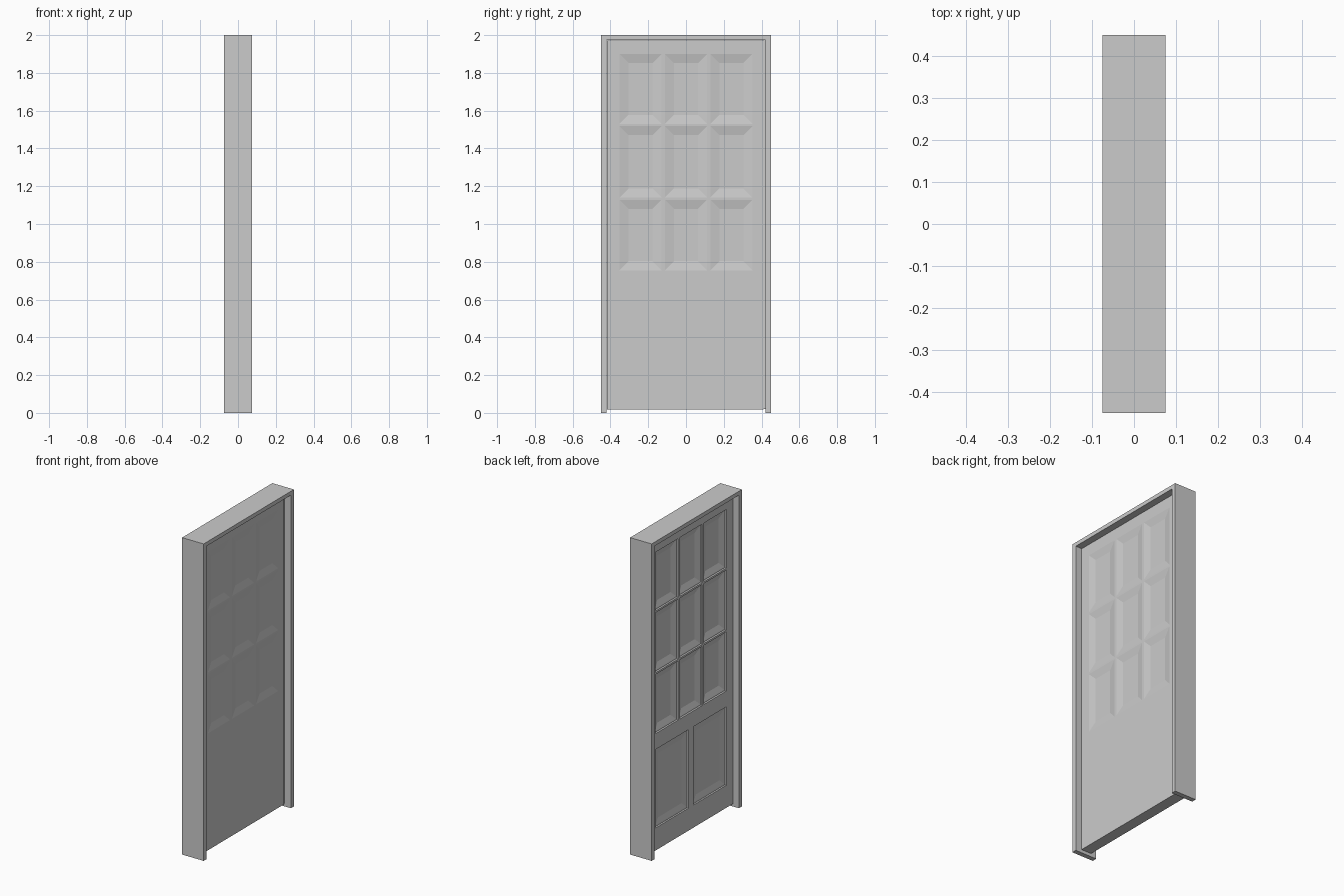
import bpy, bmesh

if "Cube" in bpy.data.objects:
    bpy.data.objects.remove(bpy.data.objects["Cube"])

def make_object(name, bm):
    bmesh.ops.remove_doubles(bm, verts=bm.verts, dist=1e-5)
    me = bpy.data.meshes.new(name)
    bm.to_mesh(me)
    bm.free()
    ob = bpy.data.objects.new(name, me)
    bpy.context.collection.objects.link(ob)
    return ob

def box(name, x0, x1, y0, y1, z0, z1):
    bm = bmesh.new()
    bmesh.ops.create_cube(bm, size=1)
    for v in bm.verts:
        v.co = ((x0 + x1) / 2 + v.co.x * (x1 - x0),
                (y0 + y1) / 2 + v.co.y * (y1 - y0),
                (z0 + z1) / 2 + v.co.z * (z1 - z0))
    return make_object(name, bm)

# Frame: inverted U profile extruded through the wall depth
bm = bmesh.new()
W, I, TOP, HEAD, D = 0.45, 0.42, 2.0, 1.975, 0.075
profile = [(-W, 0), (-I, 0), (-I, HEAD), (I, HEAD), (I, 0), (W, 0), (W, TOP), (-W, TOP)]
face = bm.faces.new([bm.verts.new((-D, y, z)) for y, z in profile])
ext = bmesh.ops.extrude_face_region(bm, geom=[face])
for v in ext["geom"]:
    if isinstance(v, bmesh.types.BMVert):
        v.co.x = D
bmesh.ops.recalc_face_normals(bm, faces=bm.faces)
make_object("door_frame", bm)

# Closing strip on the latch side
box("latch_strip", -0.03, 0.03, 0.408, 0.42, 0.02, HEAD)

# Door leaf
Y0, Y1, Z0, Z1, X = -0.417, 0.41, 0.018, 1.971, 0.035
bm = bmesh.new()

def quad(pts, side):
    vs = [bm.verts.new(p) for p in pts]
    bm.faces.new(vs if side > 0 else vs[::-1])

def rect(x, y0, y1, z0, z1, i=0.0):
    return [(x, y0 + i, z0 + i), (x, y1 - i, z0 + i), (x, y1 - i, z1 - i), (x, y0 + i, z1 - i)]

def panel(side, y0, y1, z0, z1, steps):
    # Sunk panel: rings of (inset, depth), then a flat centre
    rings = [rect(side * (X - d), y0, y1, z0, z1, i) for i, d in [(0, 0)] + steps]
    for a, b in zip(rings, rings[1:]):
        for k in range(4):
            n = (k + 1) % 4
            quad([a[k], a[n], b[n], b[k]], side)
    quad(rings[-1], side)

def band(side, z0, z1, spans, steps):
    # Row of panels with plain stiles between
    y = Y0
    for a, b in spans:
        quad(rect(side * X, y, a, z0, z1), side)
        panel(side, a, b, z0, z1, steps)
        y = b
    quad(rect(side * X, y, Y1, z0, z1), side)

lights = [(-0.352, -0.129), (-0.112, 0.112), (0.129, 0.352)]
lower = [(-0.352, -0.025), (0.025, 0.352)]
pane_rows = [(0.755, 1.128), (1.14, 1.518), (1.53, 1.9)]
deep = [(0.002, 0.009), (0.008, 0.009), (0.045, 0.022)]
shallow = [(0.048, 0.009)]
board = [(0.002, 0.008), (0.01, 0.008), (0.045, 0.016)]

for side in (1, -1):
    rows = [(a, b, lights, shallow if side > 0 else deep) for a, b in pane_rows]
    if side < 0:
        rows.insert(0, (0.16, 0.655, lower, board))
    z = Z0
    for a, b, spans, steps in rows:
        quad(rect(side * X, Y0, Y1, z, a), side)
        band(side, a, b, spans, steps)
        z = b
    quad(rect(side * X, Y0, Y1, z, Z1), side)

# Leaf edges
a, b = rect(-X, Y0, Y1, Z0, Z1), rect(X, Y0, Y1, Z0, Z1)
for k in range(4):
    n = (k + 1) % 4
    quad([a[k], a[n], b[n], b[k]], 1)
make_object("door_leaf", bm)
